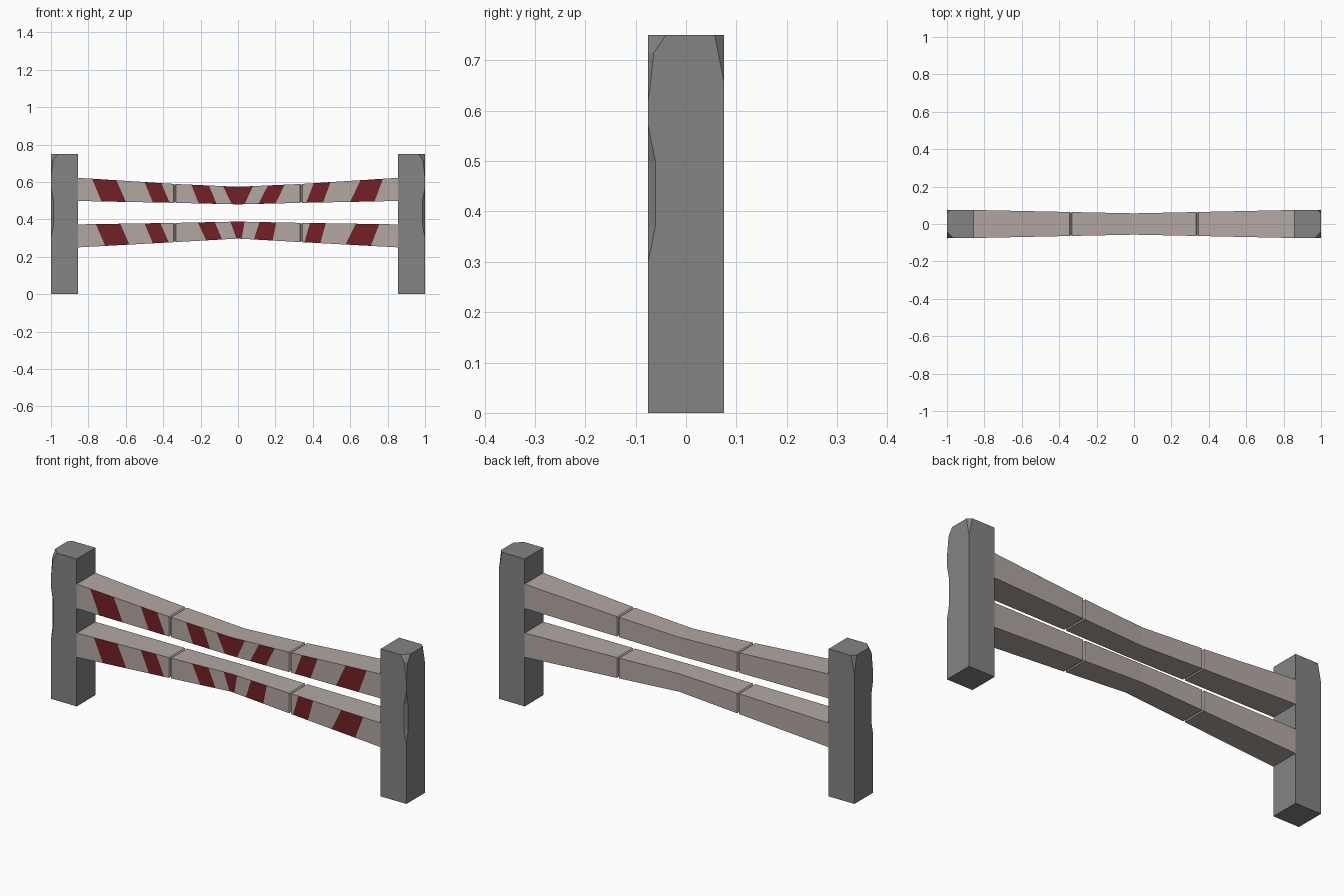
import bpy, bmesh

if "Cube" in bpy.data.objects:
    bpy.data.objects.remove(bpy.data.objects["Cube"])


def material(name, rgb):
    m = bpy.data.materials.new(name)
    m.diffuse_color = (*rgb, 1)
    m.use_nodes = True
    m.node_tree.nodes["Principled BSDF"].inputs["Base Color"].default_value = m.diffuse_color
    return m


GREY = material("post_grey", (0.23, 0.23, 0.23))
PALE = material("rail_pale", (0.45, 0.39, 0.365))
RED = material("stripe_red", (0.17, 0.015, 0.02))


def loft(rings):
    """Skin a list of equal-length closed rings and cap both ends."""
    bm = bmesh.new()
    rows = [[bm.verts.new(p) for p in ring] for ring in rings]
    n = len(rows[0])
    for a, b in zip(rows, rows[1:]):
        for i in range(n):
            j = (i + 1) % n
            bm.faces.new((a[i], a[j], b[j], b[i]))
    bm.faces.new(rows[0])
    bm.faces.new(rows[-1])
    bmesh.ops.remove_doubles(bm, verts=bm.verts, dist=1e-5)
    bmesh.ops.recalc_face_normals(bm, faces=bm.faces)
    bm.normal_update()
    return bm


def finish(bm, name, mats):
    me = bpy.data.meshes.new(name)
    bm.to_mesh(me)
    bm.free()
    for m in mats:
        me.materials.append(m)
    bpy.context.collection.objects.link(bpy.data.objects.new(name, me))


# Posts: (height, front outer chip, back outer chip)
CHIPS = [(0, 0, 0), (0.30, 0, 0), (0.37, 0.014, 0), (0.50, 0.014, 0), (0.57, 0, 0),
         (0.62, 0, 0), (0.66, 0.005, 0), (0.715, 0.011, 0.011), (0.75, 0.035, 0.018)]


def post(name, s):
    h = 0.075
    rings = [[(s * 0.855, -h, z), (s * (1 - f), -h, z), (s, -h + f, z),
              (s, h - b, z), (s * (1 - b), h, z), (s * 0.855, h, z)] for z, f, b in CHIPS]
    finish(loft(rings), name, [GREY])


# Rails: sections at the middle, the joint and the post, narrowing to the middle
KEYS = (0, 0.338, 0.855)
HALF_DEPTH = (0.057, 0.064, 0.075)


def along(x, vals):
    x = abs(x)
    i = 0 if x < KEYS[1] else 1
    t = (x - KEYS[i]) / (KEYS[i + 1] - KEYS[i])
    return vals[i] + (vals[i + 1] - vals[i]) * t


def rail(name, tops, bottoms, stripes):
    g = 0.006
    half = [(0, 0), (0.338 - g, 0), (0.338, g), (0.338 + g, 0), (0.855, 0)]
    rings = []
    for x, inset in [(-x, i) for x, i in half[:0:-1]] + half:
        d = along(x, HALF_DEPTH) - inset
        t, b = along(x, tops) - inset, along(x, bottoms) + inset
        rings.append([(x, -d, b), (x, d, b), (x, d, t), (x, -d, t)])
    bm = loft(rings)

    def front():
        bm.normal_update()
        return [f for f in bm.faces if f.normal.y < -0.9]

    # Cut the slanted stripe borders into the front face only
    for tl, tr, bl, br in stripes:
        for tx, bx in ((tl, bl), (tr, br)):
            tz, bz = along(tx, tops), along(bx, bottoms)
            faces = front()
            geom = set(faces)
            for f in faces:
                geom.update(f.edges)
                geom.update(f.verts)
            bmesh.ops.bisect_plane(bm, geom=list(geom), plane_co=(tx, 0, tz),
                                   plane_no=(tz - bz, 0, bx - tx))
    # Paint the stripes
    for f in front():
        c = f.calc_center_median()
        t, b = along(c.x, tops), along(c.x, bottoms)
        k = (c.z - b) / (t - b)
        for tl, tr, bl, br in stripes:
            if bl + (tl - bl) * k < c.x < br + (tr - br) * k:
                f.material_index = 1
    finish(bm, name, [PALE, RED])


# Stripes: top left, top right, bottom left, bottom right
UPPER = [(-0.78, -0.65, -0.73, -0.60), (-0.50, -0.41, -0.455, -0.365),
         (-0.25, -0.155, -0.21, -0.115), (-0.08, 0.08, -0.033, 0.035),
         (0.16, 0.25, 0.11, 0.20), (0.405, 0.495, 0.365, 0.455), (0.655, 0.775, 0.60, 0.73)]
LOWER = [(-0.76, -0.63, -0.71, -0.58), (-0.50, -0.415, -0.455, -0.37),
         (-0.215, -0.125, -0.17, -0.085), (-0.04, 0.035, -0.008, 0.02),
         (0.115, 0.205, 0.085, 0.185), (0.385, 0.47, 0.355, 0.44), (0.63, 0.755, 0.575, 0.71)]

post("left_post", -1)
post("right_post", 1)
rail("upper_rail", (0.574, 0.589, 0.622), (0.48, 0.488, 0.498), UPPER)
rail("lower_rail", (0.388, 0.381, 0.373), (0.297, 0.278, 0.25), LOWER)
